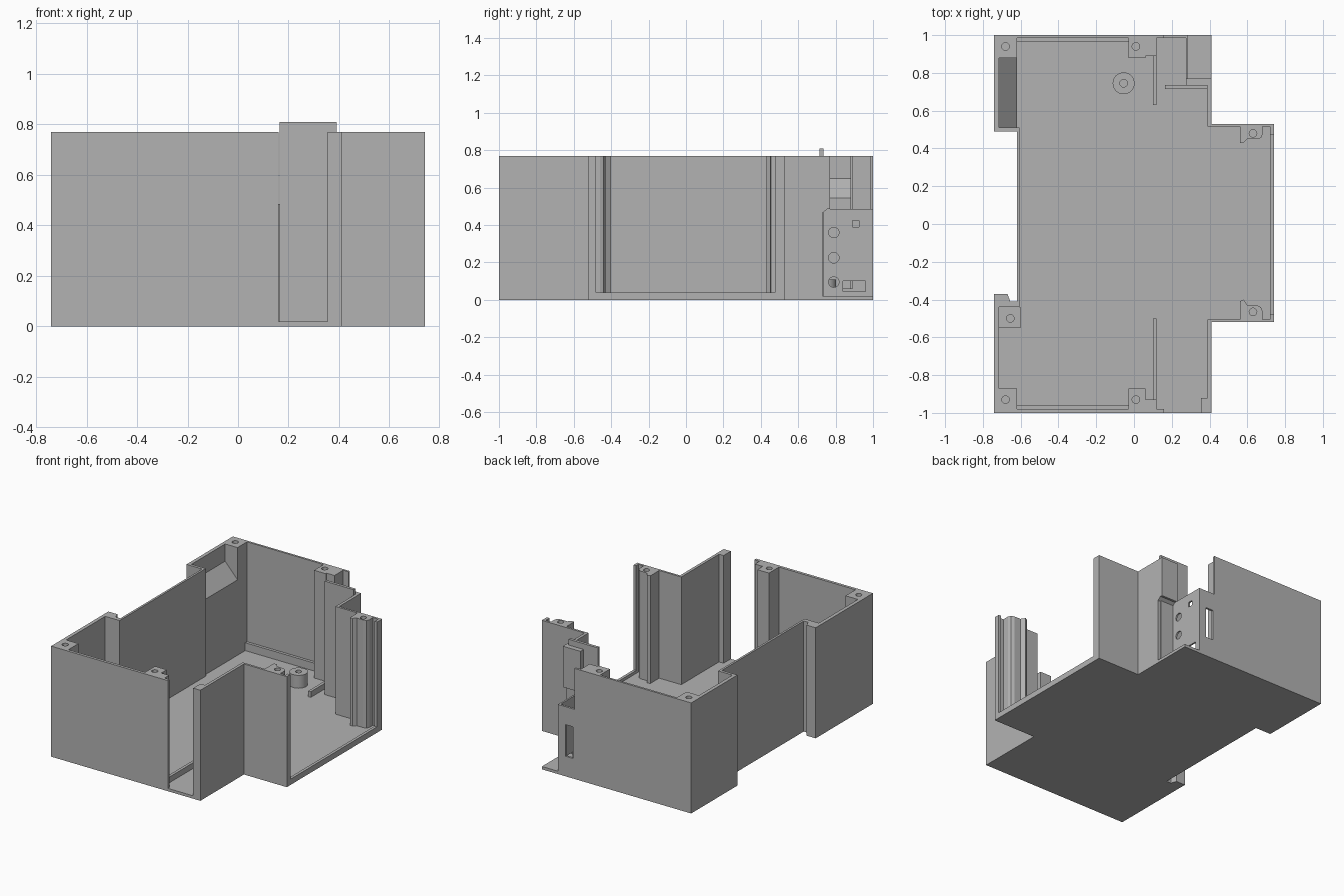
import bpy
import bmesh
import math

if "Cube" in bpy.data.objects:
    bpy.data.objects.remove(bpy.data.objects["Cube"], do_unlink=True)

grey = bpy.data.materials.new("plain grey")
grey.use_nodes = True
grey.diffuse_color = (0.45, 0.45, 0.45, 1)
grey.node_tree.nodes["Principled BSDF"].inputs["Base Color"].default_value = (0.45, 0.45, 0.45, 1)

TOP, FLOOR, FAR = 0.77, 0.02, 1.2


def prism(name, profile, lo, hi, axis="z"):
    """Extrude a 2D profile along one axis; the profile uses the other two axes in order."""
    place = {"x": lambda a, b, c: (c, a, b),
             "y": lambda a, b, c: (a, c, b),
             "z": lambda a, b, c: (a, b, c)}[axis]
    bm = bmesh.new()
    face = bm.faces.new([bm.verts.new(place(a, b, lo)) for a, b in profile])
    moved = bmesh.ops.extrude_face_region(bm, geom=[face])["geom"]
    shift = place(0, 0, hi - lo)
    bmesh.ops.translate(bm, vec=shift, verts=[g for g in moved if isinstance(g, bmesh.types.BMVert)])
    bmesh.ops.recalc_face_normals(bm, faces=bm.faces[:])
    mesh = bpy.data.meshes.new(name)
    bm.to_mesh(mesh)
    bm.free()
    mesh.materials.append(grey)
    obj = bpy.data.objects.new(name, mesh)
    bpy.context.collection.objects.link(obj)
    return obj


def box(name, x, y, z):
    return prism(name, [(x[0], y[0]), (x[1], y[0]), (x[1], y[1]), (x[0], y[1])], *z)


def rod(name, a, b, radius, lo, hi, axis="z", sides=24):
    turn = [math.tau * i / sides for i in range(sides)]
    return prism(name, [(a + radius * math.cos(t), b + radius * math.sin(t)) for t in turn], lo, hi, axis)


def cut(target, cutter):
    cutter.hide_render = True
    mod = target.modifiers.new("cut", "BOOLEAN")
    mod.operation = "DIFFERENCE"
    mod.solver = "EXACT"
    mod.object = cutter
    bpy.context.view_layer.objects.active = target
    bpy.ops.object.modifier_apply(modifier=mod.name)
    bpy.data.objects.remove(cutter, do_unlink=True)


# Outer body of the case
shell = prism("case_shell", [
    (-.74, 1), (.41, 1), (.41, .53), (.74, .53), (.74, -.52), (.41, -.52), (.41, -1), (-.74, -1),
    (-.74, -.37), (-.67, -.37), (-.655, -.41), (-.62, -.41), (-.62, .49), (-.74, .49)], 0, TOP)

# Main cavity, leaving the walls and screw posts standing
cut(shell, prism("cavity", [
    (-.62, .985), (-.62, .51), (-.605, .51), (-.605, -.44), (-.715, -.44), (-.715, -.87),
    (-.62, -.87), (-.62, -.98), (-.03, -.98), (-.03, -.87), (.06, -.87), (.06, -.93),
    (.12, -.93), (.12, -.98), (.355, -.98), (.355, -.92), (.39, -.92), (.39, -.505),
    (.56, -.505), (.56, -.41), (.58, -.4), (.6, -.43), (.65, -.43), (.672, -.44), (.68, -.46),
    (.68, -.505), (.72, -.505), (.72, .515), (.68, .515), (.68, .475), (.672, .455), (.65, .45),
    (.6, .45), (.58, .43), (.56, .43), (.56, .515), (.39, .515), (.39, .715), (.275, .715),
    (.275, .985), (.12, .985), (.12, .89), (.06, .89), (.06, .88), (-.03, .88), (-.03, .985)],
    FLOOR, FAR))

# Front and side openings
cut(shell, box("front_opening", (.16, .355), (-FAR, -.97), (FLOOR, FAR)))
cut(shell, box("side_opening", (.7, FAR), (-.48, .475), (.04, FAR)))

# Connector recess in the back corner
cut(shell, prism("recess_lower", [(.73, FLOOR), (FAR, FLOOR), (FAR, .485), (.755, .485), (.73, .465)],
                 .287, FAR, "x"))
cut(shell, box("recess_upper", (.16, FAR), (.77, FAR), (.485, FAR)))

# Holes in the connector panel and the back wall
for z in (.36, .225, .095):
    cut(shell, rod("panel_hole", .79, z, .028, .25, .32, "x"))
cut(shell, box("panel_square", (.25, .32), (.89, .925), (.39, .425)))
cut(shell, box("panel_slot", (.25, .32), (.84, .96), (.045, .1)))
cut(shell, box("back_slot", (.17, .23), (.95, FAR), (.14, .36)))

# Sloped pocket in the back corner block
cut(shell, prism("pocket", [(-.715, FAR), (-.6, FAR), (-.6, .523), (-.715, .65)], .51, .88, "y"))

# Screw holes in the posts
for x, y in ((-.68, .94), (.01, .94), (-.68, -.93), (.01, -.93), (.63, .48), (.63, -.465)):
    cut(shell, rod("screw_hole", x, y, .02, .5, FAR))

# Divider plate standing above the rim
box("divider_plate", (.165, .39), (.715, .735), (FLOOR, .81))

# Low ribs and ledges on the floor
box("back_rib", (.1, .12), (.63, .89), (FLOOR, .06))
box("front_rib", (.1, .12), (-.93, -.5), (FLOOR, .06))
box("back_ledge", (-.62, -.03), (.965, .985), (FLOOR, .075))
box("front_ledge", (-.62, -.03), (-.98, -.96), (FLOOR, .075))

# Round boss and low square post, each with a screw hole
boss = rod("floor_boss", -.055, .745, .058, FLOOR, .11, sides=32)
cut(boss, rod("boss_hole", -.055, .745, .02, .04, FAR))
post = box("low_post", (-.715, -.6), (-.55, -.44), (FLOOR, .12))
cut(post, rod("post_hole", -.655, -.5, .02, .04, FAR))

bpy.ops.object.select_all(action="DESELECT")
boss.select_set(True)
bpy.context.view_layer.objects.active = boss
bpy.ops.object.shade_smooth_by_angle(angle=math.radians(30))
